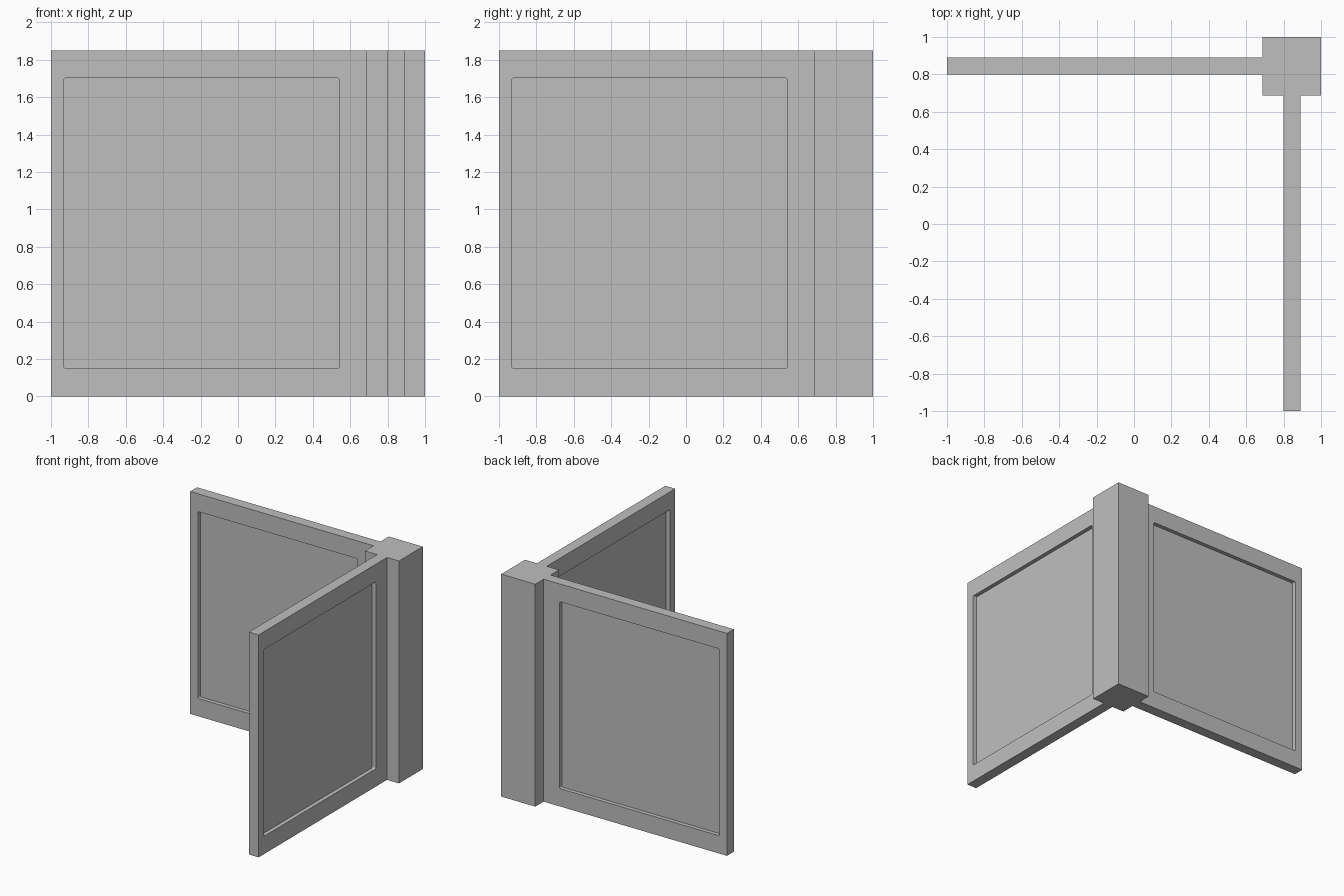
import bpy
import bmesh
from mathutils import Matrix, Vector

cube = bpy.data.objects.get("Cube")
if cube:
    bpy.data.objects.remove(cube)

HEIGHT = 1.85
WALL_Y = (0.80, 0.89)      # wall thickness range
POST_MIN = 0.687           # inner side of the corner post
RECESS_DEPTH = 0.034

grey = bpy.data.materials.new("plain grey")
grey.use_nodes = True
colour = (0.52, 0.52, 0.52, 1)
grey.diffuse_color = colour
grey.node_tree.nodes["Principled BSDF"].inputs["Base Color"].default_value = colour


def box(name, low, high, corner=0):
    """Box between two corners, optionally rounding the edges along y."""
    low, high = Vector(low), Vector(high)
    bm = bmesh.new()
    bmesh.ops.create_cube(bm, size=1, matrix=Matrix.Translation((low + high) / 2)
                          @ Matrix.Diagonal((*(high - low), 1)))
    if corner:
        along_y = [e for e in bm.edges
                   if abs(e.verts[0].co.y - e.verts[1].co.y) > 1e-4]
        bmesh.ops.bevel(bm, geom=along_y, offset=corner, segments=3,
                        profile=0.5, affect='EDGES')
    mesh = bpy.data.meshes.new(name)
    bm.to_mesh(mesh)
    bm.free()
    mesh.materials.append(grey)
    obj = bpy.data.objects.new(name, mesh)
    bpy.context.collection.objects.link(obj)
    return obj


# Corner post
box("corner_post", (POST_MIN, POST_MIN, 0), (1, 1, HEIGHT))

# Back wall with a shallow recess cut into each face
back_wall = box("back_wall", (-1, WALL_Y[0], 0), (POST_MIN, WALL_Y[1], HEIGHT))
for side, y0, y1 in (("front", WALL_Y[0] - 0.1, WALL_Y[0] + RECESS_DEPTH),
                     ("rear", WALL_Y[1] - RECESS_DEPTH, WALL_Y[1] + 0.1)):
    cutter = box(side + "_recess_cutter", (-0.93, y0, 0.148), (0.54, y1, 1.702), 0.01)
    cutter.hide_render = True
    cutter.hide_set(True)
    cut = back_wall.modifiers.new(side + " recess", 'BOOLEAN')
    cut.operation = 'DIFFERENCE'
    cut.solver = 'EXACT'
    cut.object = cutter

# Bake the cuts and remove the helpers
bpy.context.view_layer.update()
evaluated = back_wall.evaluated_get(bpy.context.evaluated_depsgraph_get())
cut_mesh = bpy.data.meshes.new_from_object(evaluated)
back_wall.modifiers.clear()
back_wall.data = cut_mesh
for obj in list(bpy.data.objects):
    if obj.name.endswith("_recess_cutter"):
        bpy.data.objects.remove(obj)

# Side wall: the back wall reflected across the diagonal through the post
side_mesh = cut_mesh.copy()
side_mesh.transform(Matrix(((0, 1, 0, 0), (1, 0, 0, 0), (0, 0, 1, 0), (0, 0, 0, 1))))
side_mesh.flip_normals()
side_wall = bpy.data.objects.new("side_wall", side_mesh)
bpy.context.collection.objects.link(side_wall)
